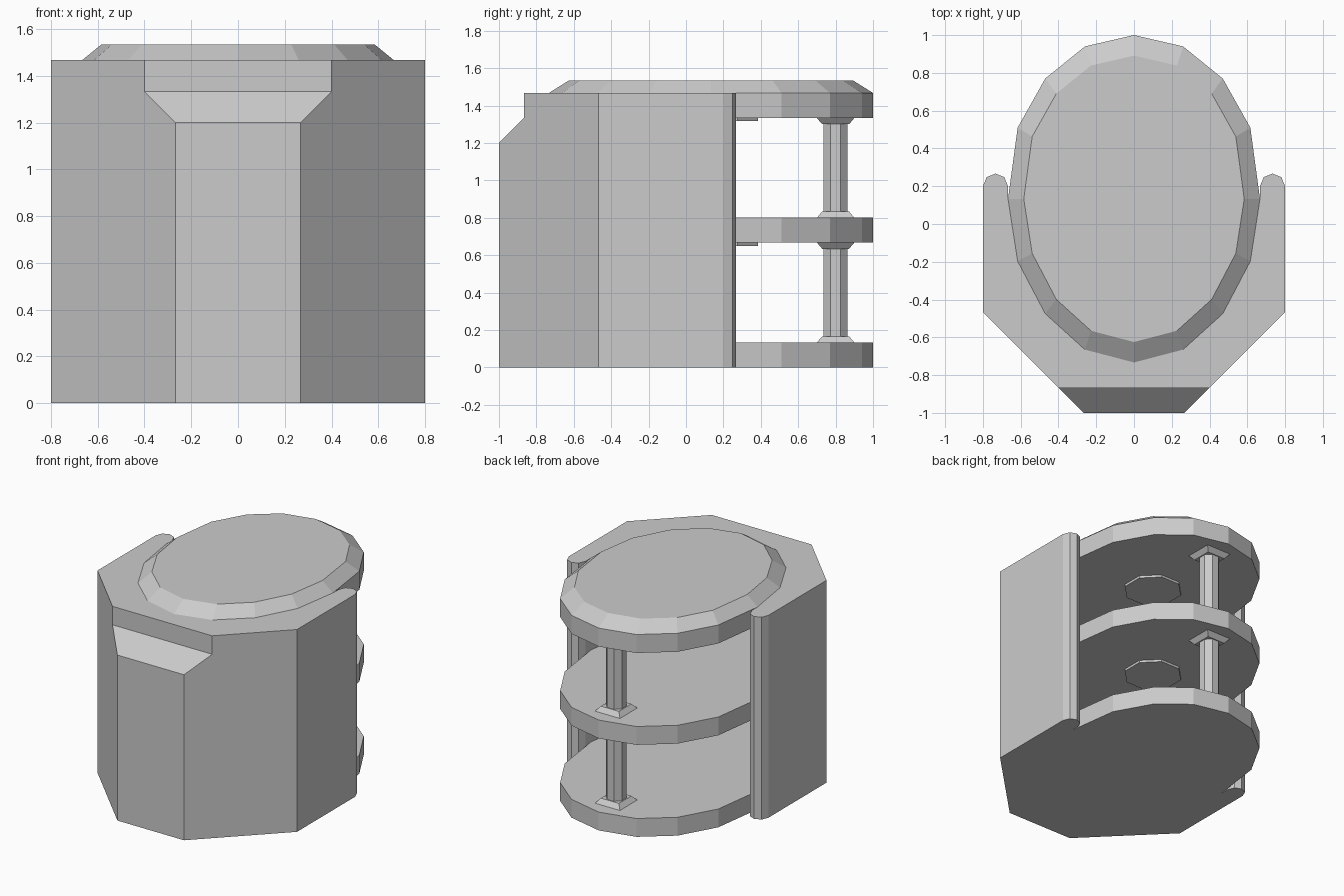
import bpy, bmesh, math

if "Cube" in bpy.data.objects:
    bpy.data.objects.remove(bpy.data.objects["Cube"])

def loft(name, rings):
    """Solid through stacked rings of (x, y, z) points."""
    bm = bmesh.new()
    vs = [[bm.verts.new(p) for p in r] for r in rings]
    n = len(vs[0])
    for a, b in zip(vs, vs[1:]):
        for i in range(n):
            j = (i + 1) % n
            bm.faces.new((a[i], a[j], b[j], b[i]))
    bm.faces.new(vs[0][::-1])
    bm.faces.new(vs[-1])
    bmesh.ops.recalc_face_normals(bm, faces=bm.faces)
    me = bpy.data.meshes.new(name)
    bm.to_mesh(me)
    bm.free()
    ob = bpy.data.objects.new(name, me)
    bpy.context.collection.objects.link(ob)
    return ob

def at(outline, z):
    return [(x, y, z) for x, y in outline]

def ngon(n, r, cy):
    return [(r * math.cos((i + .5) * math.tau / n),
             cy + r * math.sin((i + .5) * math.tau / n)) for i in range(n)]

# Egg-shaped deck outline, 16 sides
CY = 0.133
half = [(0.26, -0.665), (0.47, -0.475), (0.616, -0.197), (0.667, CY),
        (0.616, 0.51), (0.47, 0.77), (0.26, 0.94)]
deck = [(0, -0.733)] + half + [(0, 1.0)] + [(-x, y) for x, y in half[::-1]]

# Outer shell: faceted front, rounded wall ends, egg-shaped hollow
side = [(0.267, -1), (0.8, -0.467), (0.8, 0.2), (0.78, 0.248), (0.733, 0.267),
        (0.687, 0.248), (0.667, 0.2)] + half[3::-1]
footprint = side + [(0, -0.733)] + [(-x, y) for x, y in side[::-1]]
shell = loft("outer_shell", [at(footprint, 0), at(footprint, 1.467)])

# Stepped notch at the top of the front
notch = [(-0.867, 1.7), (-0.867, 1.333), (-1.2, 1.0), (-1.2, 1.7)]
cutter = loft("notch_cutter", [[(x, y, z) for y, z in notch] for x in (-0.9, 0.9)])
mod = shell.modifiers.new("notch", 'BOOLEAN')
mod.operation = 'DIFFERENCE'
mod.solver = 'EXACT'
mod.object = cutter
bpy.context.view_layer.objects.active = shell
shell.select_set(True)
bpy.ops.object.modifier_apply(modifier=mod.name)
bpy.data.objects.remove(cutter)

# Decks and bevelled roof
loft("lower_floor", [at(deck, 0), at(deck, 0.133)])
loft("middle_floor", [at(deck, 0.667), at(deck, 0.8)])
roof_top = [(x * 0.875, CY + (y - CY) * 0.875) for x, y in deck]
loft("roof", [at(deck, 1.333), at(deck, 1.467), at(roof_top, 1.535)])

# Pillar with square feet and a ceiling lamp on each storey
PY = 0.8
big, small = ngon(4, 0.1 * math.sqrt(2), PY), ngon(4, 0.072 * math.sqrt(2), PY)
for label, z0, z1 in (("lower", 0.133, 0.667), ("upper", 0.8, 1.333)):
    col = ngon(8, 0.07, PY)
    loft(label + "_pillar", [at(col, z0), at(col, z1)])
    loft(label + "_pillar_base", [at(big, z0), at(small, z0 + 0.033)])
    loft(label + "_pillar_capital", [at(small, z1 - 0.033), at(big, z1)])
    lamp = ngon(8, 0.2, 0.2)
    loft(label + "_ceiling_lamp", [at(lamp, z1 - 0.017), at(lamp, z1)])
